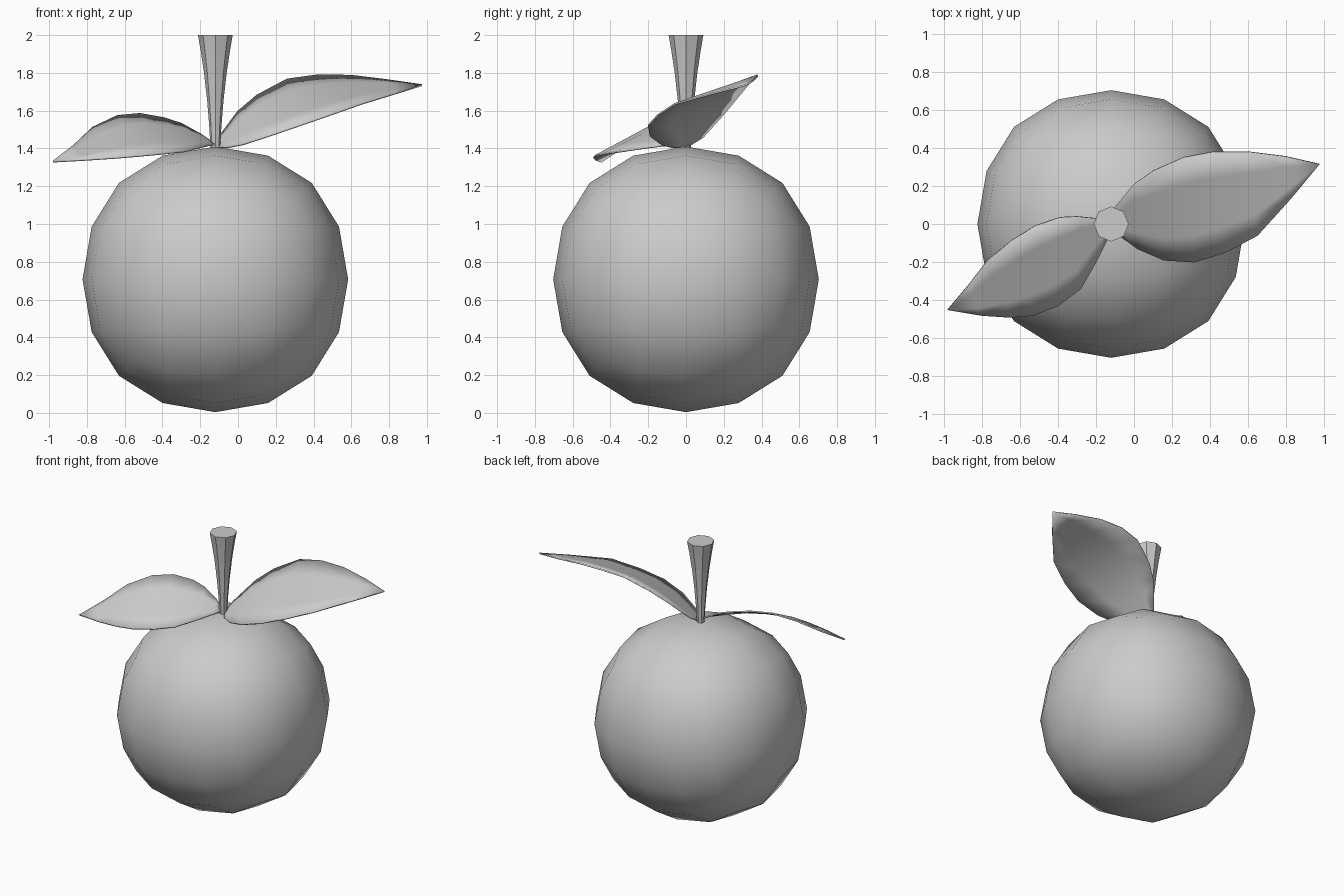
import bpy, bmesh, math
from mathutils import Vector

if "Cube" in bpy.data.objects:
    bpy.data.objects.remove(bpy.data.objects["Cube"])

CX = -0.12


def finish(name, bm, angle=None):
    bmesh.ops.recalc_face_normals(bm, faces=bm.faces)
    me = bpy.data.meshes.new(name)
    bm.to_mesh(me)
    bm.free()
    ob = bpy.data.objects.new(name, me)
    bpy.context.collection.objects.link(ob)
    if angle:
        bpy.ops.object.select_all(action='DESELECT')
        ob.select_set(True)
        bpy.context.view_layer.objects.active = ob
        bpy.ops.object.shade_smooth_by_angle(angle=math.radians(angle))
    return ob


def leaf(name, base, tip, back, front, across=4):
    # ruled blade between the back and front edge curves, closed at base and tip
    bm = bmesh.new()
    b, t = bm.verts.new(base), bm.verts.new(tip)
    rows = [[bm.verts.new(Vector(p).lerp(Vector(q), k / across)) for k in range(across + 1)]
            for p, q in zip(back, front)]
    for k in range(across):
        bm.faces.new((b, rows[0][k], rows[0][k + 1]))
        bm.faces.new((t, rows[-1][k + 1], rows[-1][k]))
        for r, s in zip(rows, rows[1:]):
            bm.faces.new((r[k], s[k], s[k + 1], r[k + 1]))
    ob = finish(name, bm, 40)
    mod = ob.modifiers.new("thickness", 'SOLIDIFY')
    mod.thickness = 0.01
    mod.offset = 0
    return ob


# Fruit: cube rounded by two levels of subdivision
bm = bmesh.new()
bmesh.ops.create_cube(bm, size=1.675)
bmesh.ops.translate(bm, verts=bm.verts, vec=(CX, 0, 0.707))
fruit = finish("fruit", bm)
for p in fruit.data.polygons:
    p.use_smooth = True
sub = fruit.modifiers.new("round", 'SUBSURF')
sub.levels = sub.render_levels = 2

# Stem: flared eight-sided stalk
bm = bmesh.new()
rings = []
for z, r in [(1.39, 0.026), (1.5, 0.031), (1.65, 0.043), (1.8, 0.06), (1.92, 0.078), (2.0, 0.092)]:
    rings.append([bm.verts.new((CX + r * math.cos(i * math.pi / 4), r * math.sin(i * math.pi / 4), z))
                  for i in range(8)])
for a, b in zip(rings, rings[1:]):
    for i in range(8):
        j = (i + 1) % 8
        bm.faces.new((a[i], a[j], b[j], b[i]))
bm.faces.new(rings[0])
bm.faces.new(rings[-1])
finish("stem", bm)

# Leaves: large one rising to the right, small one drooping to the left
leaf("large_leaf", (-0.11, 0, 1.405), (0.975, 0.315, 1.735),
     [(-0.1, 0.09, 1.46), (0, 0.21, 1.595), (0.1, 0.28, 1.68), (0.26, 0.35, 1.765),
      (0.42, 0.38, 1.787), (0.6, 0.38, 1.785), (0.8, 0.355, 1.76)],
     [(-0.06, -0.07, 1.405), (0.02, -0.13, 1.42), (0.16, -0.19, 1.465), (0.32, -0.2, 1.52),
      (0.48, -0.15, 1.575), (0.65, -0.06, 1.635), (0.83, 0.14, 1.69)])
leaf("small_leaf", (-0.12, 0, 1.42), (-0.98, -0.45, 1.33),
     [(-0.2, 0.03, 1.475), (-0.3, 0.04, 1.53), (-0.39, 0.035, 1.56), (-0.52, -0.01, 1.583),
      (-0.64, -0.085, 1.572), (-0.77, -0.19, 1.51), (-0.87, -0.32, 1.415)],
     [(-0.14, -0.08, 1.42), (-0.2, -0.2, 1.405), (-0.28, -0.34, 1.385), (-0.4, -0.43, 1.372),
      (-0.53, -0.48, 1.36), (-0.65, -0.49, 1.35), (-0.8, -0.48, 1.34)])
